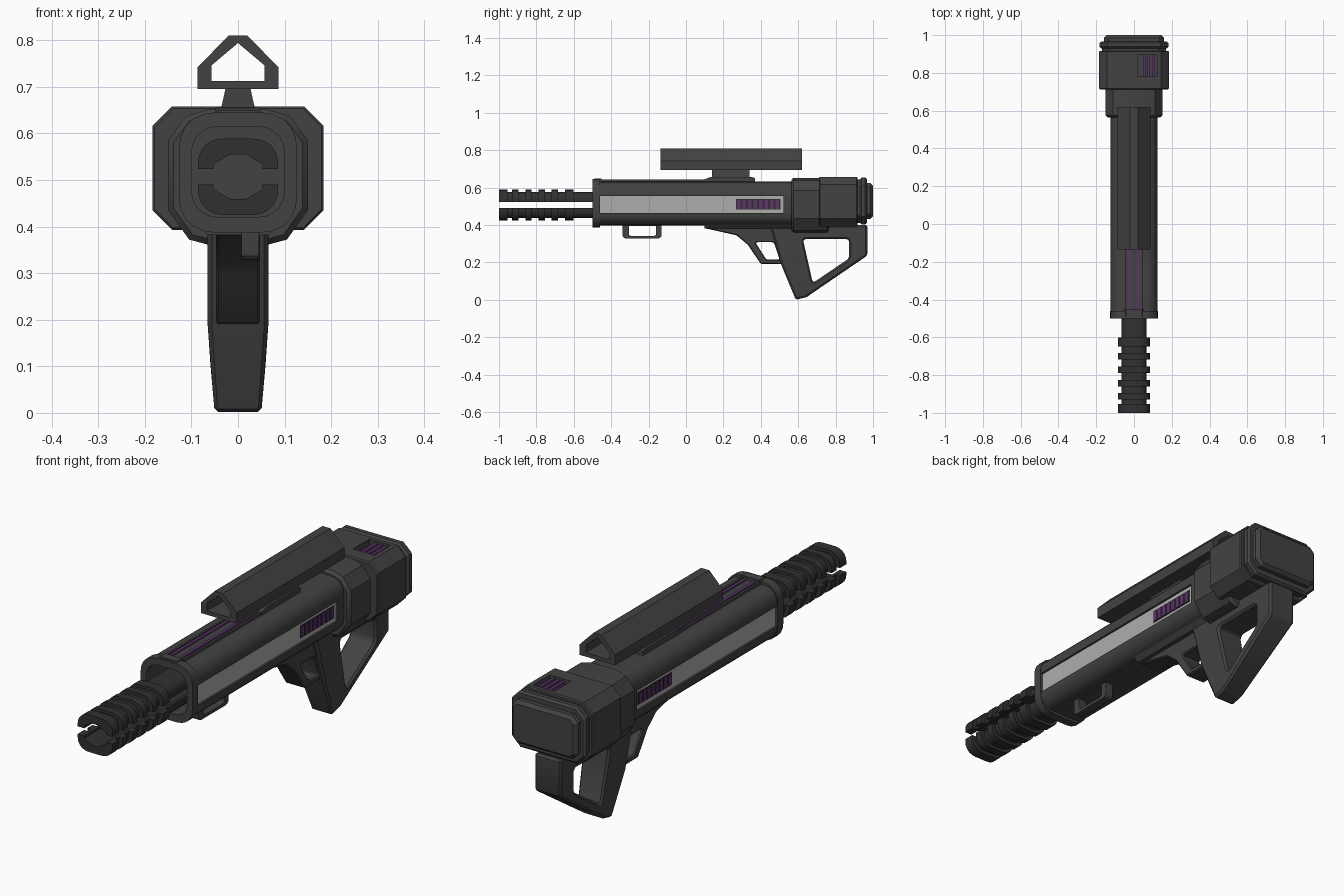
import bpy, bmesh, math
from mathutils import Vector

if "Cube" in bpy.data.objects:
    bpy.data.objects.remove(bpy.data.objects["Cube"])


def material(name, c):
    m = bpy.data.materials.new(name)
    m.diffuse_color = (*c, 1)
    m.use_nodes = True
    m.node_tree.nodes["Principled BSDF"].inputs["Base Color"].default_value = m.diffuse_color
    return m


DARK = material("dark_grey", (0.055, 0.055, 0.055))
BLACK = material("barrel_grey", (0.03, 0.03, 0.03))
LIGHT = material("light_grey", (0.42, 0.42, 0.41))
PURPLE = material("purple", (0.11, 0.035, 0.15))


def rounded(pts, r=0.0, n=5):
    """Round the corners of a closed profile; a third value overrides the radius."""
    out = []
    for i, p in enumerate(pts):
        rad = p[2] if len(p) > 2 else r
        c = Vector(p[:2])
        if rad <= 0:
            out.append(c)
            continue
        a = Vector(pts[i - 1][:2])
        b = Vector(pts[(i + 1) % len(pts)][:2])
        a = c + (a - c).normalized() * rad
        b = c + (b - c).normalized() * rad
        for k in range(n + 1):
            t = k / n
            w = 2 * t * (1 - t) * 0.83
            s = (1 - t) ** 2 + w + t * t
            out.append((a * (1 - t) ** 2 + c * w + b * t * t) / s)
    return out


def rect(x, z0, z1, r=0.0, n=5):
    return rounded([(-x, z0), (x, z0), (x, z1), (-x, z1)], r, n)


def octagon(x, z0, z1, c):
    return [(-x + c, z0), (x - c, z0), (x, z0 + c), (x, z1 - c),
            (x - c, z1), (-x + c, z1), (-x, z1 - c), (-x, z0 + c)]


def slab(name, loops, axis, a, b, mat=DARK, bevel=0.0):
    """Extrude an outline (with optional holes) along x (y,z profile) or y (x,z profile)."""
    bm = bmesh.new()
    place = (lambda p: (a, p[0], p[1])) if axis == 'x' else (lambda p: (p[0], a, p[1]))
    edges = []
    for lp in loops:
        vs = [bm.verts.new(place(p)) for p in lp]
        if len(loops) == 1:
            bm.faces.new(vs)
        else:
            edges += [bm.edges.new((vs[i - 1], vs[i])) for i in range(len(vs))]
    d = Vector((b - a, 0, 0)) if axis == 'x' else Vector((0, b - a, 0))
    if edges:
        bmesh.ops.triangle_fill(bm, edges=edges, use_beauty=True, normal=d.normalized())
    ext = bmesh.ops.extrude_face_region(bm, geom=bm.faces[:], use_keep_orig=True)
    bmesh.ops.translate(bm, vec=d, verts=[v for v in ext["geom"] if isinstance(v, bmesh.types.BMVert)])
    bmesh.ops.recalc_face_normals(bm, faces=bm.faces[:])
    if bevel:
        sharp = [e for e in bm.edges if len(e.link_faces) == 2 and e.calc_face_angle(0) > 0.9]
        bmesh.ops.bevel(bm, geom=sharp, offset=bevel, offset_type='OFFSET', segments=1,
                        profile=0.5, affect='EDGES', clamp_overlap=True)
    me = bpy.data.meshes.new(name)
    bm.to_mesh(me)
    bm.free()
    me.materials.append(mat)
    ob = bpy.data.objects.new(name, me)
    bpy.context.collection.objects.link(ob)
    return ob


def box(name, x0, x1, y0, y1, z0, z1, mat=DARK, bevel=0.0):
    x0, x1 = sorted((x0, x1))
    return slab(name, [[(x0, z0), (x1, z0), (x1, z1), (x0, z1)]], 'y', y0, y1, mat, bevel)


# Split barrel: two ribbed channel halves mirrored about the slot
MID = 0.507
for part, s in (("upper", 1), ("lower", -1)):
    def half(x, z, r, lo=0.017):
        outer = rounded([(x, lo, 0), (x, z), (-x, z), (-x, lo, 0)], r)
        inner = [(-0.053, lo), (-0.053, 0.027), (-0.016, 0.048),
                 (0.016, 0.048), (0.053, 0.027), (0.053, lo)]
        return [[(p[0], MID + s * p[1]) for p in [*outer, *inner]]]
    slab(part + "_barrel", half(0.067, 0.069, 0.042), 'y', -0.995, -0.25, BLACK)
    for i in range(6):
        y = -1 + i * 0.0705
        slab(f"{part}_barrel_rib_{i}", half(0.086, 0.082, 0.055), 'y',
             y, y + (0.046 if i in (0, 5) else 0.034), BLACK)

# Hollow receiver with a recessed groove along each side
bore = rect(0.1, 0.42, 0.615, 0.06)
groove = [(0.125, 0.465, 0), (0.113, 0.465, 0), (0.113, 0.555, 0), (0.125, 0.555, 0)]
section = [(-0.125, 0.398), (0.125, 0.398), *groove, (0.125, 0.632), (-0.125, 0.632),
           *[(-x, z, r) for x, z, r in reversed(groove)]]
slab("receiver", [rounded(section, 0.066), bore], 'y', -0.49, 0.6)
slab("receiver_inner_wall", [rect(0.105, 0.415, 0.62, 0.06)], 'y', -0.27, -0.23)
slab("muzzle_flange", [rect(0.127, 0.387, 0.645, 0.078), bore], 'y', -0.5, -0.46)

# Light side panels with purple vents
for side, s in (("right", 1), ("left", -1)):
    box(side + "_panel", s * 0.11, s * 0.116, -0.46, 0.525, 0.465, 0.555, LIGHT)
    box(side + "_panel_end", s * 0.11, s * 0.125, 0.52, 0.58, 0.465, 0.555)
    box(side + "_vent_base", s * 0.11, s * 0.1175, 0.267, 0.505, 0.483, 0.538, BLACK)
    for i in range(8):
        y = 0.272 + i * 0.0295
        box(f"{side}_vent_slat_{i}", s * 0.11, s * 0.121, y, y + 0.019, 0.486, 0.535, PURPLE)

# Top rail with purple strips
box("top_rail", -0.045, 0.045, -0.46, 0.12, 0.615, 0.636)
for s in (-1, 1):
    box("rail_edge", s * 0.036, s * 0.046, -0.46, 0.12, 0.615, 0.643)
    box("rail_strip", s * 0.017, s * 0.03, -0.45, 0.12, 0.62, 0.643, PURPLE)
slab("rail_front_stop", [[(-0.055, 0.62), (0.055, 0.62), (0.042, 0.65), (-0.042, 0.65)]],
     'y', -0.49, -0.452)

# Sight tube and its mount
slab("sight_plinth", [[(0.08, 0.615), (0.37, 0.615), (0.37, 0.65), (0.355, 0.656),
                       (0.13, 0.656), (0.1, 0.645)]], 'x', -0.048, 0.048)
slab("sight_mount", [[(-0.037, 0.65), (0.037, 0.65), (0.026, 0.7), (-0.026, 0.7)]], 'y', 0.14, 0.34)
slab("sight_tube", [
    [(-0.087, 0.695), (0.087, 0.695), (0.087, 0.742), (0.02, 0.81), (-0.02, 0.81), (-0.087, 0.742)],
    [(-0.057, 0.713), (0.057, 0.713), (0.057, 0.746), (0, 0.794), (-0.057, 0.746)]],
    'y', -0.135, 0.62)

# Underside fairing and front sling loop
slab("lower_fairing", [[(-0.065, 0.382), (0.065, 0.382), (0.11, 0.43), (-0.11, 0.43)]], 'y', 0.1, 0.6)
slab("sling_loop", [
    rounded([(-0.34, 0.41, 0), (-0.34, 0.328), (-0.13, 0.328), (-0.13, 0.41, 0)], 0.02, 3),
    rounded([(-0.305, 0.395, 0), (-0.305, 0.342), (-0.16, 0.342), (-0.16, 0.395, 0)], 0.012, 3)],
    'x', 0.008, 0.045)

# Trigger guard
slab("trigger_guard", [
    [(0.1, 0.40), (0.1, 0.383), (0.27, 0.345), (0.33, 0.295), (0.4, 0.192), (0.53, 0.19), (0.53, 0.40)],
    rounded([(0.37, 0.308), (0.47, 0.308), (0.5, 0.215), (0.43, 0.215)], 0.012, 3)],
    'x', -0.047, 0.047, DARK, 0.005)

# Skeleton grip and stock, narrowing toward the bottom
grip = slab("grip_stock", [
    [(0.45, 0.395), (0.47, 0.33), (0.51, 0.185), (0.587, 0.0), (0.645, 0.015), (0.97, 0.237), (0.97, 0.40)],
    rounded([(0.625, 0.325), (0.872, 0.325), (0.872, 0.222), (0.678, 0.09)], 0.018, 3)],
    'x', -0.065, 0.065, DARK, 0.009)
for v in grip.data.vertices:
    if v.co.z < 0.17:
        v.co.x *= 0.77 + 0.23 * v.co.z / 0.17

# Rear collar
lower = [(0.06, 0.36), (0.105, 0.372), (0.15, 0.435), (0.15, 0.585), (0.112, 0.637), (0.06, 0.652)]
slab("rear_collar", [lower + [(-x, z) for x, z in reversed(lower)]], 'y', 0.563, 0.765, DARK, 0.012)

# Rear block with a recessed purple vent on top
block = slab("rear_block", [octagon(0.184, 0.393, 0.658, 0.042)], 'y', 0.712, 0.917, DARK, 0.005)
cutter = box("vent_cutter", 0.018, 0.122, 0.78, 0.895, 0.63, 0.70)
mod = block.modifiers.new("vent", 'BOOLEAN')
mod.operation, mod.object = 'DIFFERENCE', cutter
bpy.context.view_layer.objects.active = block
bpy.ops.object.modifier_apply(modifier="vent")
bpy.data.objects.remove(cutter)
for i in range(3):
    x = 0.047 + i * 0.024
    box(f"top_vent_slat_{i}", x, x + 0.013, 0.78, 0.895, 0.625, 0.65, PURPLE)

# End neck, flange and cap
slab("rear_neck", [octagon(0.17, 0.41, 0.643, 0.04)], 'y', 0.91, 0.94)
slab("rear_flange", [octagon(0.182, 0.403, 0.654, 0.042)], 'y', 0.93, 0.967, DARK, 0.009)
slab("rear_cap", [octagon(0.16, 0.433, 0.625, 0.025)], 'y', 0.95, 1.0, DARK, 0.014)

bpy.ops.object.select_all(action='SELECT')
bpy.ops.object.shade_smooth_by_angle(angle=math.radians(28))
